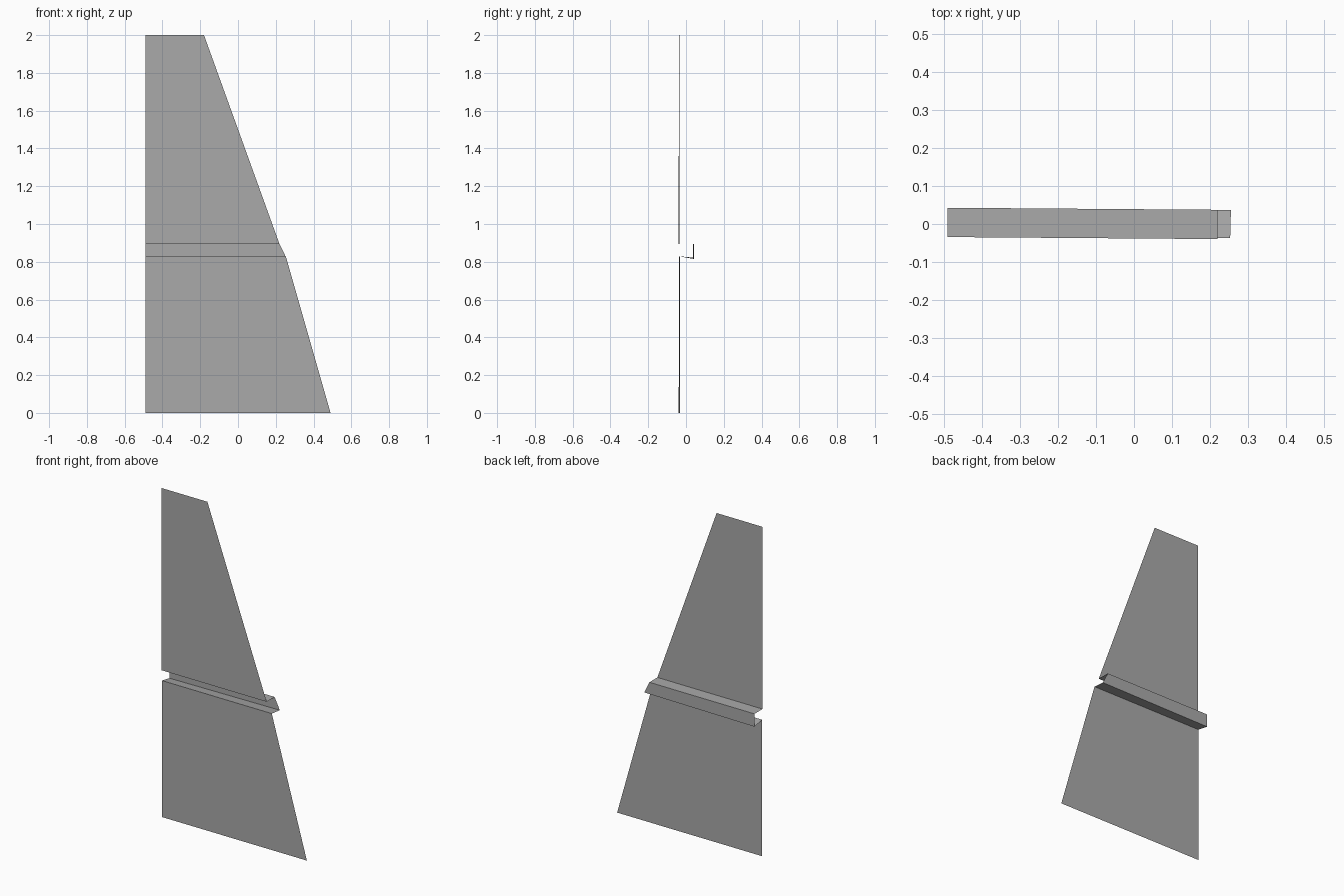
import bpy

cube = bpy.data.objects.get("Cube")
if cube:
    bpy.data.objects.remove(cube, do_unlink=True)

grey = bpy.data.materials.new("plain grey")
grey.use_nodes = True
colour = (0.4, 0.4, 0.4, 1)
grey.diffuse_color = colour
grey.node_tree.nodes["Principled BSDF"].inputs["Base Color"].default_value = colour

LEFT = -0.49     # straight edge of the sheet
SKEW = -0.0075   # slight turn of the sheet about z


def point(x, y, z):
    return (x, y + SKEW * x, z)


# Each fold line: y, z at the straight edge, z at the slanted edge, slanted edge x
folds = {
    "top": (-0.038, 2.0, 2.0, -0.18),
    "upper_front": (-0.038, 0.893, 0.893, 0.22),
    "upper_back": (0.039, 0.893, 0.893, 0.22),
    "lower_back": (0.039, 0.815, 0.822, 0.255),
    "lower_front": (-0.035, 0.829, 0.829, 0.253),
    "base": (-0.035, 0.0, 0.0, 0.49),
}


def strip(name, first, second):
    """Flat sheet panel between two fold lines."""
    ya, za, zra, xa = folds[first]
    yb, zb, zrb, xb = folds[second]
    verts = [point(LEFT, ya, za), point(LEFT, yb, zb),
             point(xb, yb, zrb), point(xa, ya, zra)]
    mesh = bpy.data.meshes.new(name)
    mesh.from_pydata(verts, [], [(0, 1, 2, 3)])
    mesh.materials.append(grey)
    obj = bpy.data.objects.new(name, mesh)
    bpy.context.collection.objects.link(obj)


# Two tapered panels joined by a channel folded to the back
strip("upper_panel", "top", "upper_front")
strip("channel_top", "upper_front", "upper_back")
strip("channel_back", "upper_back", "lower_back")
strip("channel_bottom", "lower_back", "lower_front")
strip("lower_panel", "lower_front", "base")
